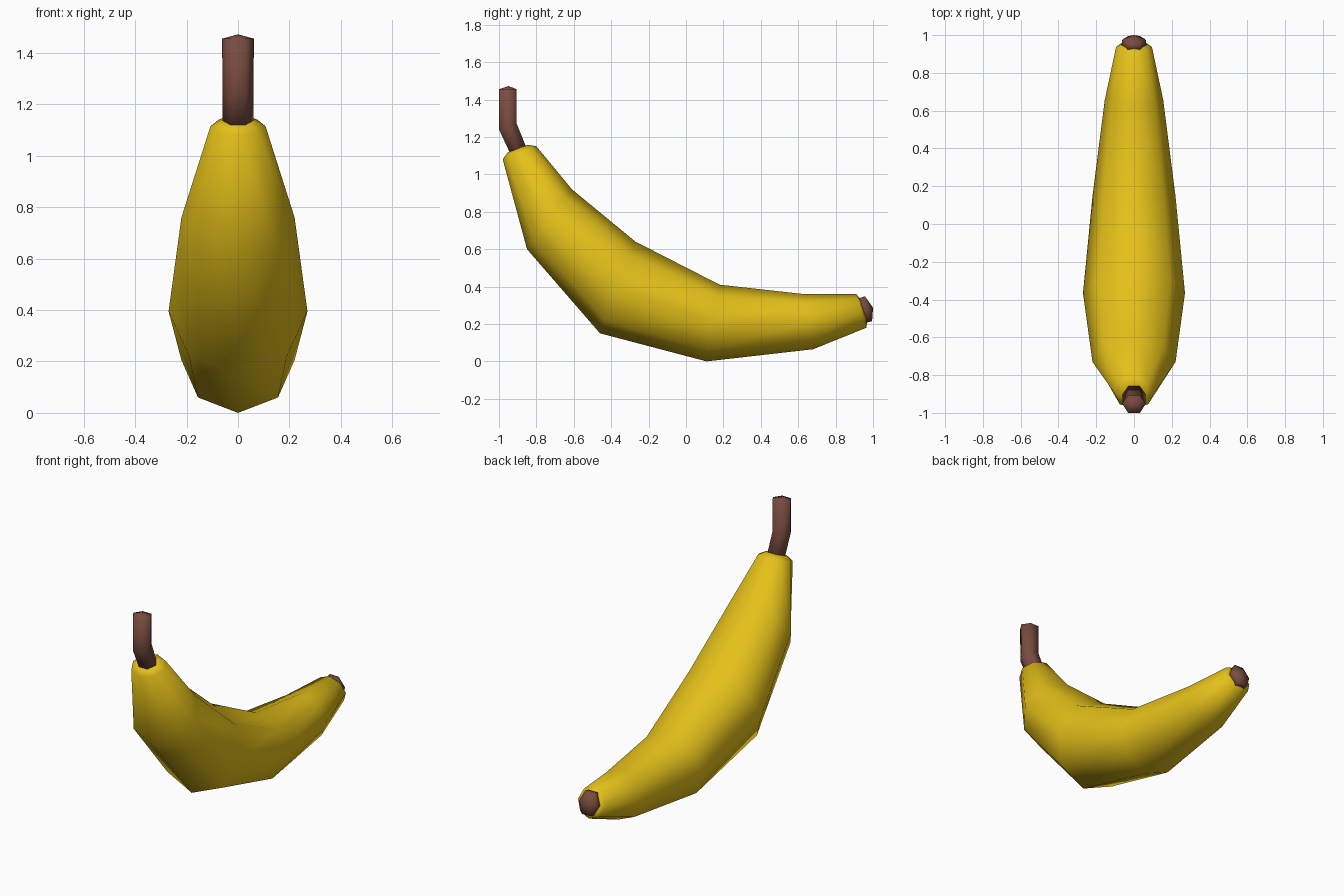
import bpy, bmesh
from math import sin, cos, pi
from mathutils import Vector

if "Cube" in bpy.data.objects:
    bpy.data.objects.remove(bpy.data.objects["Cube"])


def material(name, color):
    m = bpy.data.materials.new(name)
    m.diffuse_color = (*color, 1)
    m.use_nodes = True
    m.node_tree.nodes["Principled BSDF"].inputs["Base Color"].default_value = m.diffuse_color
    return m


def loft(name, sides, sections, start, end, mat):
    """Loft rings given as (lower y,z, upper y,z, half width), closed by fans to two apex points."""
    bm = bmesh.new()
    peak = max(sin(2 * pi * k / sides) for k in range(sides))
    rings = []
    for ly, lz, uy, uz, w in sections:
        low, up = Vector((0, ly, lz)), Vector((0, uy, uz))
        mid, half = (low + up) / 2, (up - low) / 2 / peak
        rings.append([bm.verts.new(mid + half * sin(2 * pi * k / sides)
                                   + Vector((w * cos(2 * pi * k / sides), 0, 0)))
                      for k in range(sides)])
    for a, b in zip(rings, rings[1:]):
        for k in range(sides):
            j = (k + 1) % sides
            bm.faces.new((a[k], a[j], b[j], b[k]))
    for ring, apex in ((rings[0], start), (rings[-1], end)):
        v = bm.verts.new((0, *apex))
        for k in range(sides):
            bm.faces.new((ring[k], ring[(k + 1) % sides], v))
    bmesh.ops.recalc_face_normals(bm, faces=bm.faces)
    for f in bm.faces:
        f.smooth = True
    mesh = bpy.data.meshes.new(name)
    bm.to_mesh(mesh)
    bm.free()
    mesh.materials.append(mat)
    obj = bpy.data.objects.new(name, mesh)
    bpy.context.collection.objects.link(obj)
    return obj


yellow = material("yellow_peel", (0.78, 0.53, 0.01))
brown = material("brown_stem", (0.19, 0.07, 0.05))

# Curved fruit body, from stem end to blossom end
loft("fruit_body", 8, [
    (-0.955, 1.115, -0.845, 1.158, 0.065),
    (-0.98, 1.08, -0.80, 1.15, 0.107),
    (-0.85, 0.60, -0.61, 0.92, 0.22),
    (-0.46, 0.15, -0.27, 0.64, 0.27),
    (0.11, 0.0, 0.18, 0.41, 0.22),
    (0.68, 0.065, 0.63, 0.36, 0.155),
    (0.965, 0.18, 0.91, 0.36, 0.095),
    (0.968, 0.21, 0.928, 0.34, 0.065),
], (-0.90, 1.14), (0.948, 0.275), yellow)

# Bent stem
loft("stem", 6, [
    (-0.925, 1.08, -0.84, 1.11, 0.06),
    (-1.0, 1.24, -0.905, 1.27, 0.06),
    (-1.0, 1.455, -0.905, 1.455, 0.062),
], (-0.88, 1.09), (-0.95, 1.472), brown)

# Blossom tip
loft("blossom_tip", 6, [
    (0.955, 0.205, 0.915, 0.335, 0.068),
    (0.995, 0.215, 0.957, 0.348, 0.062),
], (0.93, 0.27), (1.0, 0.287), brown)
